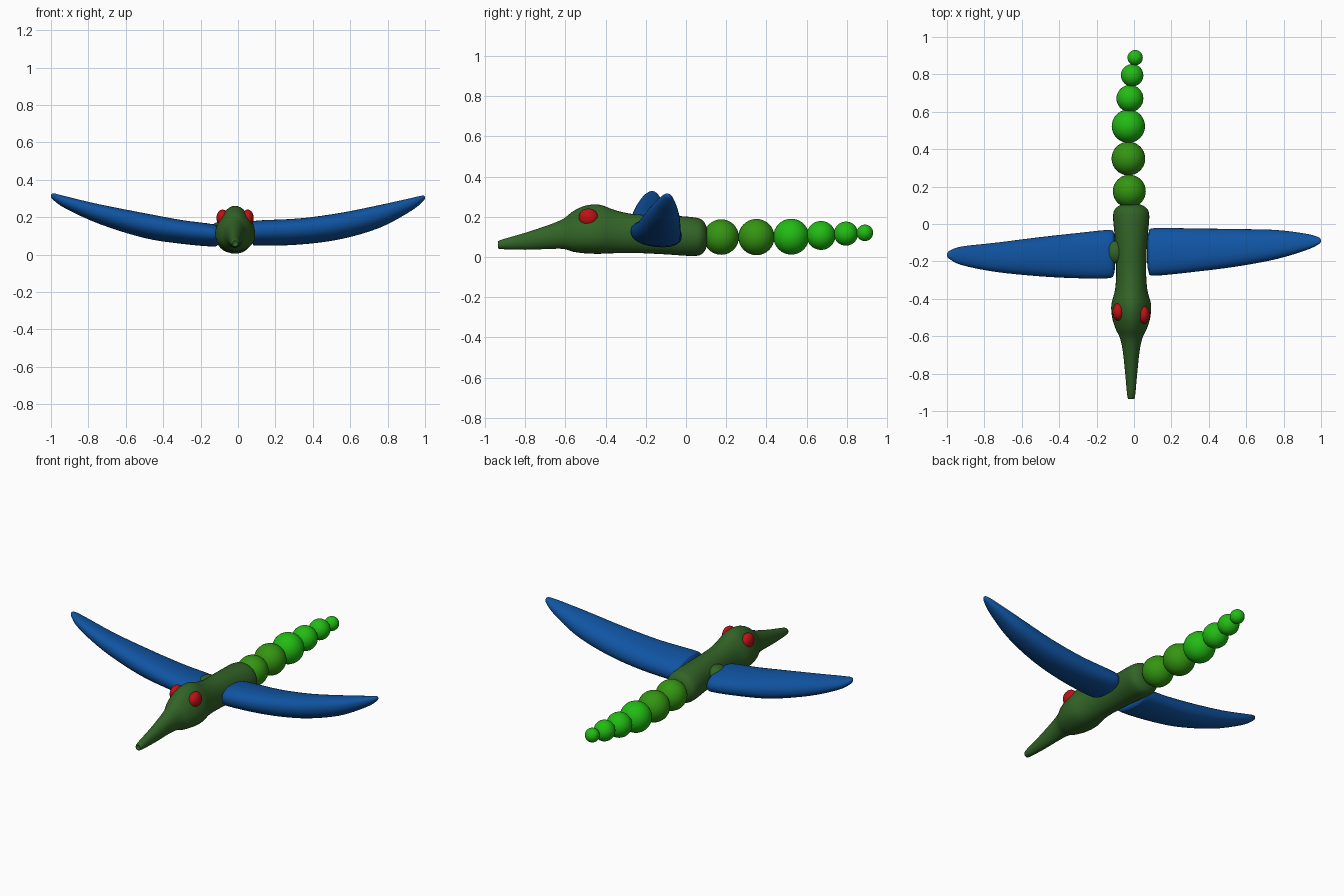
import bpy, bmesh, math


def material(name, rgb):
    m = bpy.data.materials.new(name)
    m.diffuse_color = (*rgb, 1)
    return m


BODY = material("forest green", (0.032, 0.125, 0.020))
MID = material("leaf green", (0.034, 0.300, 0.006))
BRIGHT = material("bright green", (0.016, 0.500, 0.007))
BLUE = material("wing blue", (0.005, 0.088, 0.360))
RED = material("eye red", (0.510, 0.006, 0.007))


def finish(name, bm, mat):
    bmesh.ops.recalc_face_normals(bm, faces=bm.faces)
    mesh = bpy.data.meshes.new(name)
    bm.to_mesh(mesh)
    bm.free()
    for p in mesh.polygons:
        p.use_smooth = True
    mesh.materials.append(mat)
    obj = bpy.data.objects.new(name, mesh)
    bpy.context.collection.objects.link(obj)
    return obj


def smooth_stations(rows, steps=4):
    """Catmull-Rom interpolation through the station rows."""
    out = []
    n = len(rows)
    for i in range(n - 1):
        quad = (rows[max(i - 1, 0)], rows[i], rows[i + 1], rows[min(i + 2, n - 1)])
        for k in range(steps):
            t = k / steps
            out.append([0.5 * (2 * b + (c - a) * t + (2 * a - 5 * b + 4 * c - d) * t * t
                               + (3 * b - a - 3 * c + d) * t ** 3)
                        for a, b, c, d in zip(*quad)])
    out.append(list(rows[-1]))
    return out


def loft(name, rows, section, mat, sides=32):
    """Skin rings made by section(row, cos, sin) and cap both ends."""
    bm = bmesh.new()
    rings = []
    for row in smooth_stations(rows):
        rings.append([bm.verts.new(section(row, math.cos(a), math.sin(a)))
                      for a in (2 * math.pi * i / sides for i in range(sides))])
    for r, s in zip(rings, rings[1:]):
        for i in range(sides):
            j = (i + 1) % sides
            bm.faces.new((r[i], r[j], s[j], s[i]))
    bm.faces.new(rings[0])
    bm.faces.new(rings[-1])
    return finish(name, bm, mat)


def ball(name, loc, radii, mat):
    bm = bmesh.new()
    bmesh.ops.create_uvsphere(bm, u_segments=32, v_segments=16, radius=1)
    obj = finish(name, bm, mat)
    obj.location = loc
    obj.scale = radii
    return obj


# Body with head and beak: y, bottom z, top z, half width, top narrowing
body = [
    (-0.930, 0.050, 0.070, 0.008, 0.0),
    (-0.925, 0.040, 0.083, 0.020, 0.0),
    (-0.800, 0.036, 0.120, 0.032, 0.0),
    (-0.680, 0.040, 0.160, 0.045, 0.0),
    (-0.610, 0.040, 0.190, 0.060, 0.1),
    (-0.560, 0.026, 0.228, 0.082, 0.2),
    (-0.500, 0.018, 0.255, 0.099, 0.25),
    (-0.430, 0.016, 0.260, 0.103, 0.25),
    (-0.350, 0.019, 0.232, 0.086, 0.1),
    (-0.250, 0.020, 0.212, 0.080, 0.0),
    (-0.100, 0.013, 0.207, 0.085, 0.0),
    (0.040, 0.005, 0.197, 0.097, 0.0),
    (0.085, 0.020, 0.180, 0.082, 0.0),
    (0.105, 0.060, 0.140, 0.045, 0.0),
    (0.108, 0.095, 0.105, 0.006, 0.0),
]


def body_section(row, c, s):
    y, lo, hi, w, narrow = row
    return (-0.015 + w * c * (1 - narrow * s), y, (lo + hi) / 2 + (hi - lo) / 2 * s)


loft("body_and_head", body, body_section, BODY)

# Wings: x, front y, rear y, bottom z, top z
right_wing = [
    (0.070, -0.200, -0.090, 0.090, 0.140),
    (0.078, -0.255, -0.045, 0.058, 0.172),
    (0.110, -0.276, -0.022, 0.047, 0.184),
    (0.330, -0.255, -0.024, 0.053, 0.195),
    (0.550, -0.227, -0.027, 0.082, 0.225),
    (0.760, -0.188, -0.032, 0.144, 0.267),
    (0.920, -0.140, -0.052, 0.230, 0.302),
    (0.985, -0.110, -0.070, 0.280, 0.316),
    (1.000, -0.094, -0.086, 0.300, 0.310),
]
left_wing = [
    (-0.100, -0.210, -0.090, 0.080, 0.125),
    (-0.108, -0.270, -0.045, 0.052, 0.150),
    (-0.140, -0.290, -0.032, 0.043, 0.165),
    (-0.300, -0.290, -0.048, 0.057, 0.186),
    (-0.500, -0.280, -0.070, 0.088, 0.223),
    (-0.740, -0.256, -0.100, 0.163, 0.270),
    (-0.920, -0.220, -0.120, 0.245, 0.312),
    (-0.985, -0.188, -0.142, 0.290, 0.328),
    (-1.000, -0.170, -0.160, 0.309, 0.320),
]


def wing_section(row, c, s):
    x, front, rear, lo, hi = row
    # slightly boxy ellipse, leading edge a little higher
    cc = math.copysign(abs(c) ** 0.9, c)
    ss = math.copysign(abs(s) ** 0.9, s)
    h = (hi - lo) / 2
    return (x, (front + rear) / 2 + (rear - front) / 2 * cc,
            (lo + hi) / 2 + h * (0.96 * ss - 0.18 * cc))


loft("right_wing", right_wing, wing_section, BLUE)
loft("left_wing", left_wing, wing_section, BLUE)

# Small shoulder bulge on the left side
ball("shoulder", (-0.10, -0.15, 0.135), (0.045, 0.06, 0.04), BODY)

# Eyes
ball("right_eye", (0.052, -0.485, 0.196), (0.032, 0.048, 0.045), RED)
ball("left_eye", (-0.083, -0.470, 0.196), (0.032, 0.048, 0.045), RED)

# Tail of shrinking balls: x, y, z, radius
tail = [
    (-0.025, 0.175, 0.099, 0.088),
    (-0.030, 0.350, 0.099, 0.090),
    (-0.030, 0.523, 0.101, 0.089),
    (-0.022, 0.671, 0.107, 0.072),
    (-0.010, 0.795, 0.116, 0.060),
    (0.006, 0.889, 0.120, 0.041),
]
for i, (x, y, z, r) in enumerate(tail):
    ball(f"tail_ball_{i + 1}", (x, y, z), (r, r, r), MID if i < 2 else BRIGHT)
